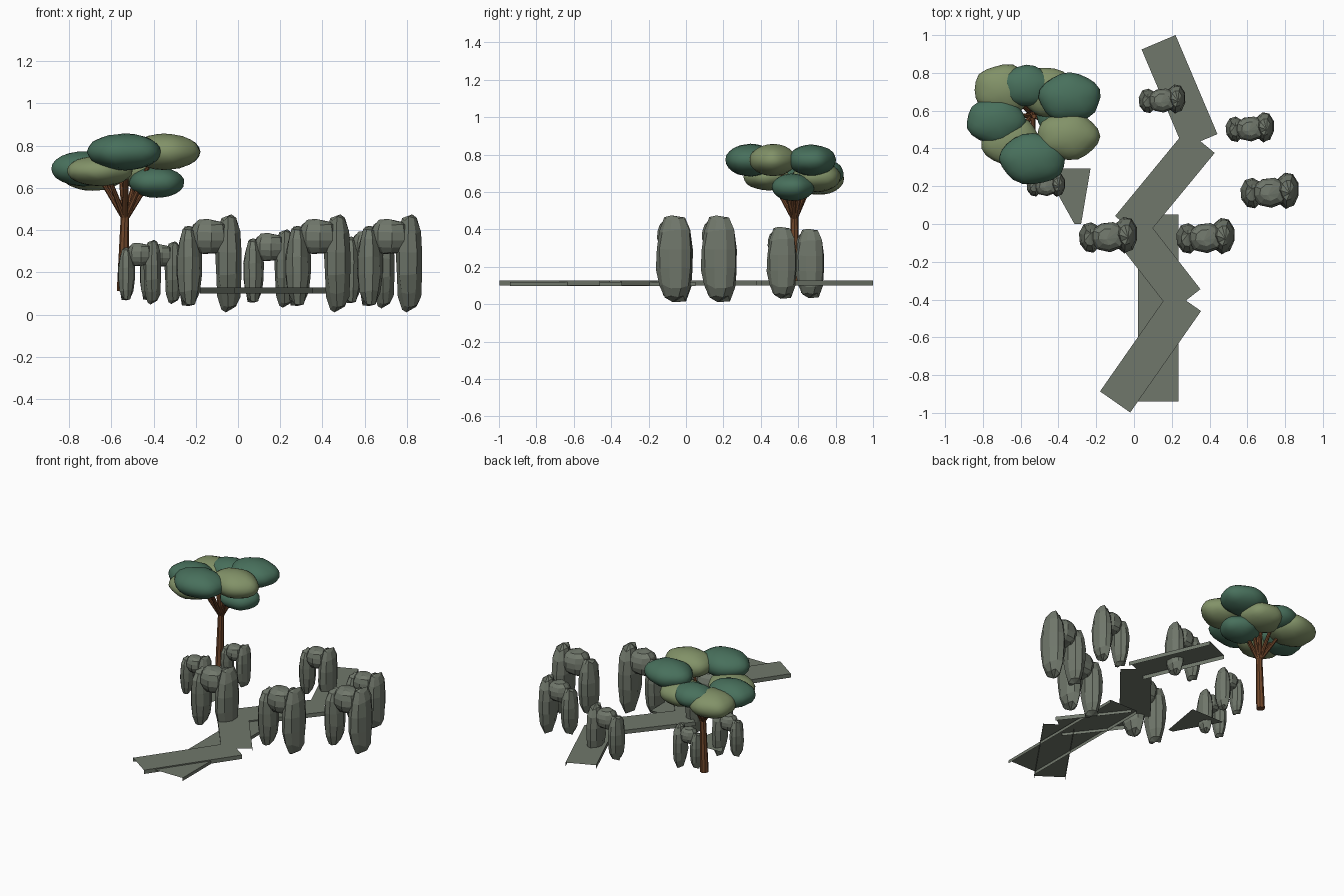
import bpy, bmesh, math, random
from mathutils import Vector, Matrix

if "Cube" in bpy.data.objects:
    bpy.data.objects.remove(bpy.data.objects["Cube"])

random.seed(4)


def material(name, r, g, b):
    m = bpy.data.materials.new(name)
    lin = [((c / 255 + 0.055) / 1.055) ** 2.4 for c in (r, g, b)]
    m.diffuse_color = (*lin, 1)
    m.use_nodes = True
    m.node_tree.nodes["Principled BSDF"].inputs["Base Color"].default_value = m.diffuse_color
    return m


STONE = material("grey stone", 112, 119, 107)
DARK = material("dark green leaves", 72, 112, 92)
LIGHT = material("light green leaves", 130, 146, 104)
BARK = material("brown bark", 112, 70, 42)


def finish(bm, name, mat, smooth=None):
    me = bpy.data.meshes.new(name)
    bm.to_mesh(me)
    bm.free()
    ob = bpy.data.objects.new(name, me)
    bpy.context.collection.objects.link(ob)
    me.materials.append(mat)
    if smooth:
        bpy.ops.object.select_all(action='DESELECT')
        ob.select_set(True)
        bpy.context.view_layer.objects.active = ob
        bpy.ops.object.shade_smooth_by_angle(angle=math.radians(smooth))
    return ob


# Path: straight strips, open underneath, with thin side walls
def path_strip(name, a, b, top, bottom, w=0.0975):
    a, b = Vector(a), Vector(b)
    d = (b - a).normalized()
    n = Vector((-d.y, d.x)) * w
    bm = bmesh.new()
    rows = []
    for p in (a, b):
        rows.append([bm.verts.new((*(p + n * s), z)) for s, z in
                     ((1, bottom), (1, top), (-1, top), (-1, bottom))])
    for i in range(3):
        bm.faces.new((rows[0][i], rows[0][i + 1], rows[1][i + 1], rows[1][i]))
    bmesh.ops.recalc_face_normals(bm, faces=bm.faces)
    if max(bm.faces, key=lambda f: abs(f.normal.z)).normal.z < 0:
        bmesh.ops.reverse_faces(bm, faces=bm.faces)
    finish(bm, name, STONE)


route = [(0.13, 0.962), (0.352, 0.438), (-0.025, -0.02), (0.275, -0.405), (-0.10, -0.942)]
for i in range(2):
    path_strip(f"path_strip_{i}", route[i], route[i + 1], 0.127, 0.10)
    path_strip(f"path_strip_{i + 2}", route[i + 2], route[i + 3], 0.127, 0.10) if i + 3 < 5 else None
path_strip("path_straight", (0.1275, 0.05), (0.1275, -0.94), 0.119, 0.098, 0.1075)

# Small flat ground slab beside the tree
bm = bmesh.new()
bm.faces.new([bm.verts.new((x, y, 0.115)) for x, y in
              ((-0.48, 0.295), (-0.315, 0.0), (-0.28, 0.0), (-0.23, 0.295))])
bmesh.ops.recalc_face_normals(bm, faces=bm.faces)
finish(bm, "ground_slab", STONE)


# Rocks: two tall boulders with a squat one wedged between their tops
def boulder(bm, c, r, rng, seg=9, rings=7):
    res = bmesh.ops.create_uvsphere(bm, u_segments=seg, v_segments=rings, radius=1)
    turn = rng.random() * 6
    for v in res["verts"]:
        p = Matrix.Rotation(turn, 3, 'Z') @ v.co
        pole = abs(v.co.z) > 0.99
        p *= 1.0 if pole else rng.uniform(0.93, 1.09)
        flat = math.hypot(p.x, p.y)
        if not pole and flat > 0:
            k = flat ** 0.72 / flat       # fuller, boxier sides
            p.x, p.y = p.x * k, p.y * k
        if pole:
            p.x += rng.uniform(-0.3, 0.3)
            p.y += rng.uniform(-0.3, 0.3)
        v.co = Vector((c[0] + p.x * r[0], c[1] + p.y * r[1], c[2] + p.z * r[2]))


def rock_cluster(i, x, y, s):
    rng = random.Random(11)
    bm = bmesh.new()
    boulder(bm, (-0.097, -0.015, 0.11), (0.06, 0.083, 0.19), rng)
    boulder(bm, (0.093, 0.0, 0.122), (0.064, 0.098, 0.232), rng)
    boulder(bm, (0.0, -0.012, 0.25), (0.098, 0.08, 0.083), rng)
    bm.transform(Matrix.Translation((x, y, 0.12)) @ Matrix.Scale(s, 4))
    finish(bm, f"rock_cluster_{i}", STONE)


for i, spec in enumerate([(0.15, 0.665, 0.8), (0.615, 0.515, 0.83), (0.72, 0.18, 1.0),
                          (0.38, -0.06, 1.0), (-0.135, -0.055, 1.0),
                          (-0.465, 0.21, 0.66), (-0.365, 0.50, 0.64)]):
    rock_cluster(i, *spec)


# Tree trunk and branches: tapered eight-sided tubes
def limb(bm, a, b, r1, r2):
    a, b = Vector(a), Vector(b)
    d = b - a
    m = Matrix.Translation((a + b) / 2) @ d.to_track_quat('Z', 'Y').to_matrix().to_4x4()
    bmesh.ops.create_cone(bm, cap_ends=True, segments=8, radius1=r1, radius2=r2,
                          depth=d.length, matrix=m)


# Leaf clumps: centre, radii, colour
clumps = [((-0.69, 0.71, 0.67), (0.157, 0.135, 0.085), LIGHT),
          ((-0.34, 0.67, 0.77), (0.163, 0.130, 0.083), DARK),
          ((-0.73, 0.545, 0.69), (0.157, 0.125, 0.083), DARK),
          ((-0.35, 0.465, 0.77), (0.165, 0.125, 0.086), LIGHT),
          ((-0.535, 0.345, 0.77), (0.175, 0.135, 0.087), DARK),
          ((-0.655, 0.44, 0.68), (0.155, 0.130, 0.072), LIGHT),
          ((-0.46, 0.70, 0.68), (0.14, 0.130, 0.080), LIGHT),
          ((-0.57, 0.73, 0.70), (0.14, 0.110, 0.075), DARK),
          ((-0.385, 0.57, 0.625), (0.13, 0.115, 0.073), DARK)]

bm = bmesh.new()
limb(bm, (-0.547, 0.58, 0.11), (-0.535, 0.58, 0.47), 0.027, 0.02)
limb(bm, (-0.535, 0.58, 0.46), (-0.53, 0.57, 0.66), 0.02, 0.012)
for c, r, m in clumps:
    end = Vector((-0.53, 0.58, 0)).lerp(Vector((c[0], c[1], 0)), 0.75)
    end.z = c[2]
    limb(bm, (-0.535, 0.58, 0.45), end, 0.014, 0.009)
finish(bm, "tree_trunk", BARK, 30)

for i, (c, r, m) in enumerate(clumps):
    bm = bmesh.new()
    bmesh.ops.create_icosphere(bm, subdivisions=3, radius=1)
    ph = random.random() * 6
    for v in bm.verts:
        p = v.co.copy()
        ang = math.atan2(p.y, p.x)
        p *= 1 + 0.03 * math.sin(5 * ang + ph) * math.hypot(p.x, p.y) + random.uniform(-0.012, 0.012)
        v.co = [c[k] + p[k] * r[k] for k in range(3)]
    finish(bm, f"leaf_clump_{i}", m, 40)
